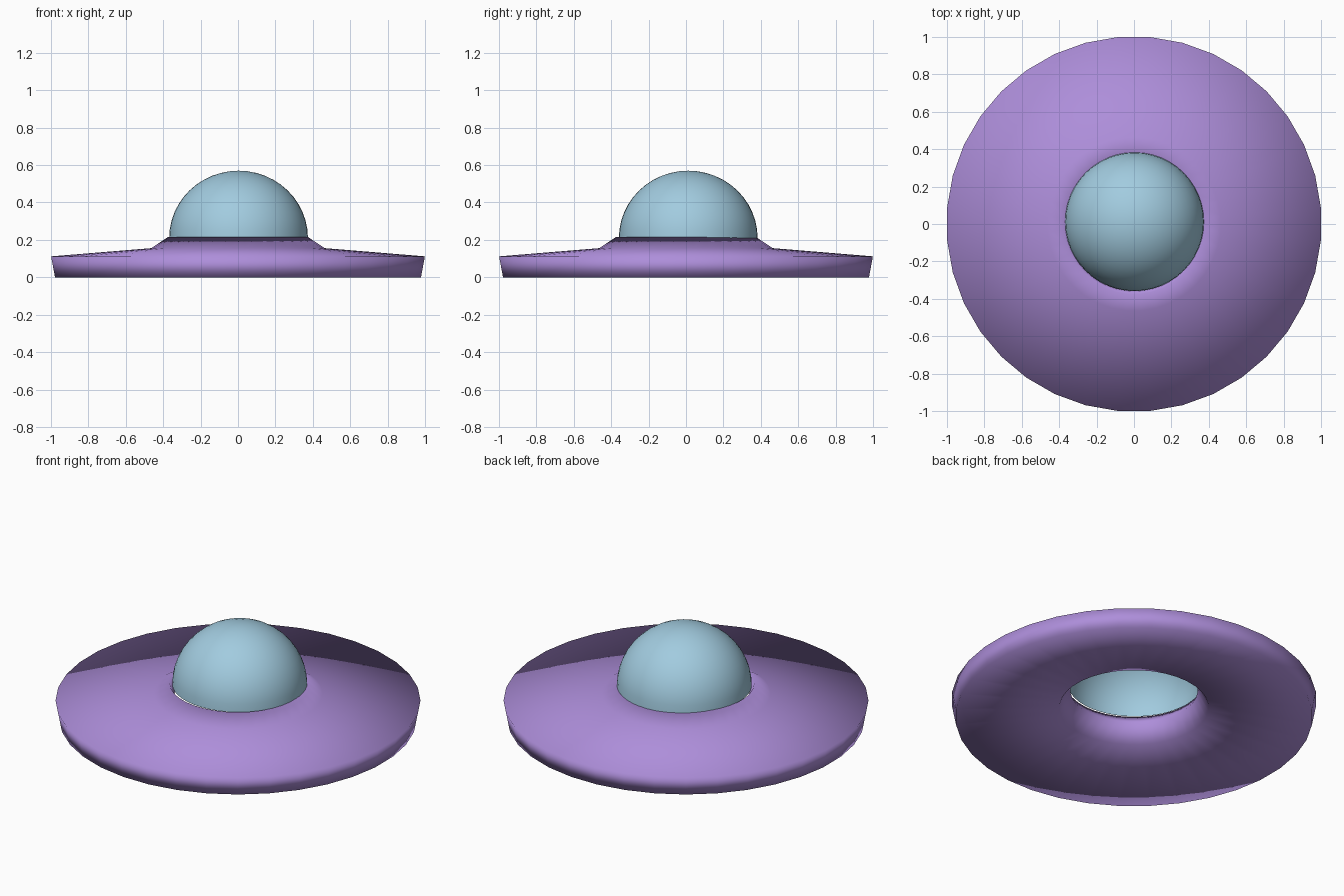
import bpy, bmesh, math

if "Cube" in bpy.data.objects:
    bpy.data.objects.remove(bpy.data.objects["Cube"])


def material(name, rgb):
    m = bpy.data.materials.new(name)
    m.diffuse_color = (*rgb, 1.0)
    m.use_nodes = True
    m.node_tree.nodes["Principled BSDF"].inputs["Base Color"].default_value = m.diffuse_color
    return m


def lathe(name, profile, sides, mat, offset=0.0, closed=False, centre=(0, 0, 0)):
    """Revolve (radius, z) points around z; radius 0 makes a pole."""
    bm = bmesh.new()
    rings = []
    for r, z in profile:
        if r < 1e-6:
            rings.append([bm.verts.new((0, 0, z))] * sides)
        else:
            angles = [offset + 2 * math.pi * i / sides for i in range(sides)]
            rings.append([bm.verts.new((r * math.cos(a), r * math.sin(a), z)) for a in angles])
    pairs = list(zip(rings, rings[1:]))
    if closed:
        pairs.append((rings[-1], rings[0]))
    for lo, hi in pairs:
        for i in range(sides):
            j = (i + 1) % sides
            corners = list(dict.fromkeys([lo[i], lo[j], hi[j], hi[i]]))
            bm.faces.new(corners).smooth = True
    if closed:
        bmesh.ops.recalc_face_normals(bm, faces=bm.faces[:])
    mesh = bpy.data.meshes.new(name)
    bm.to_mesh(mesh)
    bm.free()
    mesh.materials.append(mat)
    ob = bpy.data.objects.new(name, mesh)
    ob.location = centre
    bpy.context.collection.objects.link(ob)
    return ob


purple = material("hull_purple", (0.42, 0.27, 0.70))
blue = material("dome_blue", (0.36, 0.60, 0.74))

# Saucer hull: thick ring, hollow in the middle, smooth all over
hull_profile = [(0.982, 0.0), (1.003, 0.112), (0.465, 0.156), (0.375, 0.216),
                (0.35, 0.168), (0.41, 0.06)]
lathe("saucer_hull", hull_profile, 36, purple, math.radians(5), closed=True)

# Cockpit dome: open hemisphere seated on the neck
steps = 12
dome_profile = [(0.371 * math.cos(math.pi / 2 * i / steps) if i < steps else 0.0,
                 0.36 * math.sin(math.pi / 2 * i / steps)) for i in range(steps + 1)]
lathe("cockpit_dome", dome_profile, 48, blue, centre=(0.003, 0.012, 0.21))
